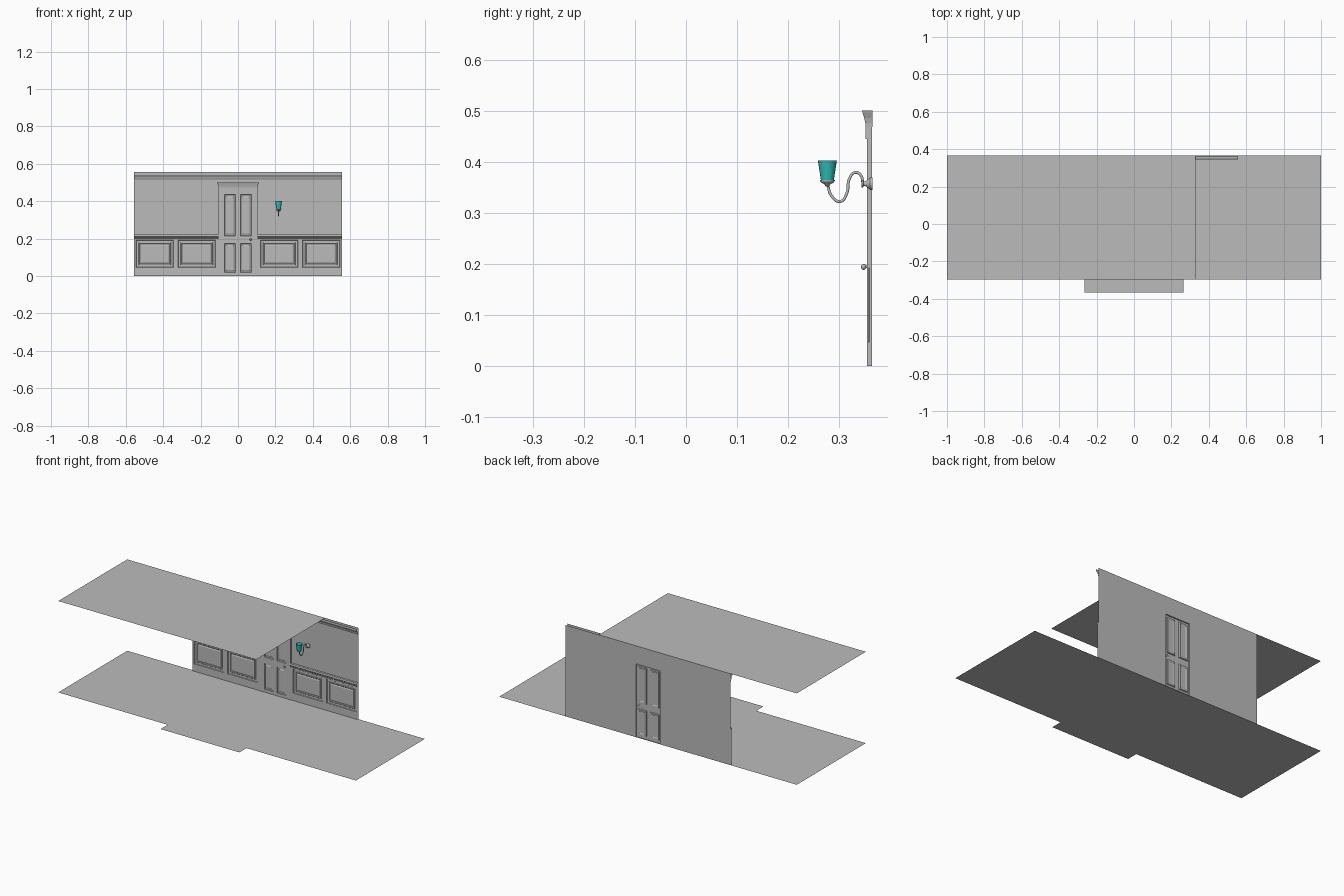
import bpy, bmesh, math
from mathutils import Vector

if "Cube" in bpy.data.objects:
    bpy.data.objects.remove(bpy.data.objects["Cube"])


def material(name, rgb):
    m = bpy.data.materials.new(name)
    m.diffuse_color = (*rgb, 1)
    m.use_nodes = True
    m.node_tree.nodes["Principled BSDF"].inputs["Base Color"].default_value = m.diffuse_color
    return m


GREY = material("plain grey", (0.5, 0.5, 0.5))
TEAL = material("teal glass", (0.03, 0.52, 0.49))
WALL_Y, HALF, TOP = 0.365, 0.555, 0.555


def finish(name, bm, mat=GREY, smooth=False):
    bmesh.ops.remove_doubles(bm, verts=bm.verts, dist=1e-5)
    me = bpy.data.meshes.new(name)
    bm.to_mesh(me)
    bm.free()
    me.materials.append(mat)
    ob = bpy.data.objects.new(name, me)
    bpy.context.collection.objects.link(ob)
    if smooth:
        bpy.context.view_layer.objects.active = ob
        ob.select_set(True)
        bpy.ops.object.shade_smooth_by_angle(angle=math.radians(40))
        ob.select_set(False)
    return ob


def face(bm, pts):
    bm.faces.new([bm.verts.new(p) for p in pts])


def sheet(name, outline, z):
    bm = bmesh.new()
    face(bm, [(x, y, z) for x, y in outline])
    finish(name, bm)


def board(bm, xs, zs, y, skip):
    """Upright board facing -y, made of cells; cells whose middle is in a hole stay open."""
    for x0, x1 in zip(xs, xs[1:]):
        for z0, z1 in zip(zs, zs[1:]):
            cx, cz = (x0 + x1) / 2, (z0 + z1) / 2
            if not any(a < cx < b and c < cz < d for a, b, c, d in skip):
                face(bm, [(x0, y, z0), (x1, y, z0), (x1, y, z1), (x0, y, z1)])


def panel(bm, rect, steps):
    """Nested rectangular mouldings: steps are (inset, y), closed by a flat field."""
    a, b, c, d = rect
    rings = [[(a + i, y, c + i), (b - i, y, c + i), (b - i, y, d - i), (a + i, y, d - i)]
             for i, y in steps]
    for r, s in zip(rings, rings[1:]):
        for k in range(4):
            n = (k + 1) % 4
            face(bm, [r[k], r[n], s[n], s[k]])
    face(bm, rings[-1])


def moulding(name, profile, x0, x1):
    """Open (y, z) profile run along x."""
    bm = bmesh.new()
    for (ya, za), (yb, zb) in zip(profile, profile[1:]):
        face(bm, [(x0, ya, za), (x1, ya, za), (x1, yb, zb), (x0, yb, zb)])
    finish(name, bm)


def box(name, x0, x1, y0, y1, z0, z1):
    bm = bmesh.new()
    bmesh.ops.create_cube(bm, size=1)
    for v in bm.verts:
        v.co = Vector(((x0 + x1) / 2 + v.co.x * (x1 - x0), (y0 + y1) / 2 + v.co.y * (y1 - y0),
                       (z0 + z1) / 2 + v.co.z * (z1 - z0)))
    finish(name, bm)


def lathe(name, profile, center, axis, mat=GREY, n=20):
    """Profile of (radius, distance along axis); axis is 'z' or 'y'."""
    bm = bmesh.new()

    def pt(r, h, k):
        t = 2 * math.pi * k / n
        u, v = r * math.cos(t), r * math.sin(t)
        off = (u, v, h) if axis == 'z' else (u, h, -v)
        return Vector(center) + Vector(off)
    for (r0, h0), (r1, h1) in zip(profile, profile[1:]):
        for k in range(n):
            pts = [pt(r0, h0, k)]
            if r0 > 0:
                pts.append(pt(r0, h0, k + 1))
            if r1 > 0:
                pts.append(pt(r1, h1, k + 1))
            pts.append(pt(r1, h1, k))
            face(bm, pts)
    return finish(name, bm, mat, True)


# floor with shallow front step, and shorter ceiling
F = -0.297
sheet("floor", [(-1, F), (-0.265, F), (-0.265, -WALL_Y), (0.265, -WALL_Y), (0.265, F),
                (1, F), (1, WALL_Y), (-1, WALL_Y)], 0)
sheet("ceiling", [(-1, F), (0.33, F), (0.33, WALL_Y), (-1, WALL_Y)], TOP)

# back wall with doorway
D, DT = 0.097, 0.45
bm = bmesh.new()
board(bm, [-HALF, -D, D, HALF], [0, DT, TOP], WALL_Y, [(-D, D, 0, DT)])
finish("wall", bm)

# cornice along the wall top
moulding("cornice", [(WALL_Y, 0.508), (0.361, 0.508), (0.361, 0.515), (0.358, 0.52), (0.355, 0.53),
                     (0.350, 0.538), (0.348, 0.541), (0.345, 0.541), (0.345, TOP)], -HALF, HALF)

# wainscot, rail and skirting on both sides of the door
for s, side in ((-1, "left"), (1, "right")):
    x0, x1 = sorted((s * 0.103, s * HALF))
    holes = []
    for c in (0.22, 0.445):
        holes.append((s * c - 0.1, s * c + 0.1, 0.045, 0.193))
    bm = bmesh.new()
    xs = sorted([x0, x1] + [v for h in holes for v in h[:2]])
    board(bm, xs, [0, 0.045, 0.193, 0.222], 0.358, holes)
    for h in holes:
        panel(bm, h, [(0, 0.358), (0.002, 0.361), (0.013, 0.361), (0.015, 0.3585), (0.018, 0.3585),
                      (0.021, 0.361), (0.024, 0.361), (0.029, 0.359)])
    finish(side + "_wainscot", bm)
    moulding(side + "_chair_rail", [(0.358, 0.2), (0.355, 0.203), (0.355, 0.207), (0.351, 0.211),
                                    (0.350, 0.217), (0.352, 0.222), (WALL_Y, 0.222)], x0, x1)
    # door casing upright
    a, b = sorted((s * 0.082, s * 0.103))
    box(side + "_door_casing", a, b, 0.355, WALL_Y - 0.0005, 0, 0.447)

# door leaf with four sunk panels
cells = [(a, b, c, d) for a, b in ((-0.073, -0.013), (0.013, 0.073))
         for c, d in ((0.018, 0.175), (0.213, 0.435))]
bm = bmesh.new()
board(bm, [-0.085, -0.073, -0.013, 0.013, 0.073, 0.085],
      [0, 0.018, 0.175, 0.213, 0.435, DT], 0.357, cells)
for c in cells:
    panel(bm, c, [(0, 0.357), (0.003, 0.3625), (0.009, 0.3625), (0.014, 0.360)])
finish("door", bm)

# door head: frieze and flared crown
box("door_head", -0.104, 0.104, 0.352, WALL_Y - 0.0005, 0.445, 0.47)
bm = bmesh.new()
prof = [(0.352, 0.104, 0.468), (0.3515, 0.1045, 0.475), (0.349, 0.107, 0.486),
        (0.346, 0.111, 0.496), (0.345, 0.112, 0.5)]
rings = [[(-x, WALL_Y, z), (-x, y, z), (x, y, z), (x, WALL_Y, z)] for y, x, z in prof]
for r, q in zip(rings, rings[1:]):
    for k in range(3):
        face(bm, [r[k], r[k + 1], q[k + 1], q[k]])
face(bm, rings[-1])
finish("door_crown", bm)

# door knob on its stem and plate
arc = [(0.006 * math.sin(math.pi * i / 8), -0.005 * math.cos(math.pi * i / 8)) for i in range(8)]
lathe("door_knob", arc + [(0.0025, 0.005), (0.0025, 0.009), (0.007, 0.009), (0.007, 0.0105)],
      (0.068, 0.348, 0.194), 'y', n=16)

# wall lamp
LX, LY = 0.217, 0.277
lathe("lamp_shade", [(0, 0.363), (0.0125, 0.363), (0.0185, 0.402), (0.0175, 0.402), (0.0118, 0.365)],
      (LX, LY, 0), 'z', TEAL)
lathe("lamp_cup", [(0, 0.351), (0.004, 0.352), (0.006, 0.356), (0.012, 0.359), (0.0145, 0.362),
                   (0.0145, 0.364), (0, 0.364)], (LX, LY, 0), 'z')
lathe("lamp_rosette", [(0, 0.344), (0.007, 0.344), (0.007, 0.347), (0.004, 0.348), (0.005, 0.352),
                       (0.008, 0.356), (0.0125, 0.361), (0.0125, WALL_Y)], (LX, 0, 0.357), 'y')

# swan-neck lamp arm
cu = bpy.data.curves.new("lamp_arm", 'CURVE')
cu.dimensions = '3D'
cu.bevel_depth = 0.0029
cu.bevel_resolution = 3
cu.resolution_u = 8
path = [(0.278, 0.354), (0.284, 0.335), (0.302, 0.322), (0.315, 0.338), (0.320, 0.366),
        (0.331, 0.379), (0.342, 0.374), (0.347, 0.357)]
sp = cu.splines.new('BEZIER')
sp.bezier_points.add(len(path) - 1)
for p, (y, z) in zip(sp.bezier_points, path):
    p.co = (LX, y, z)
    p.handle_left_type = p.handle_right_type = 'AUTO'
cu.materials.append(GREY)
bpy.context.collection.objects.link(bpy.data.objects.new("lamp_arm", cu))
